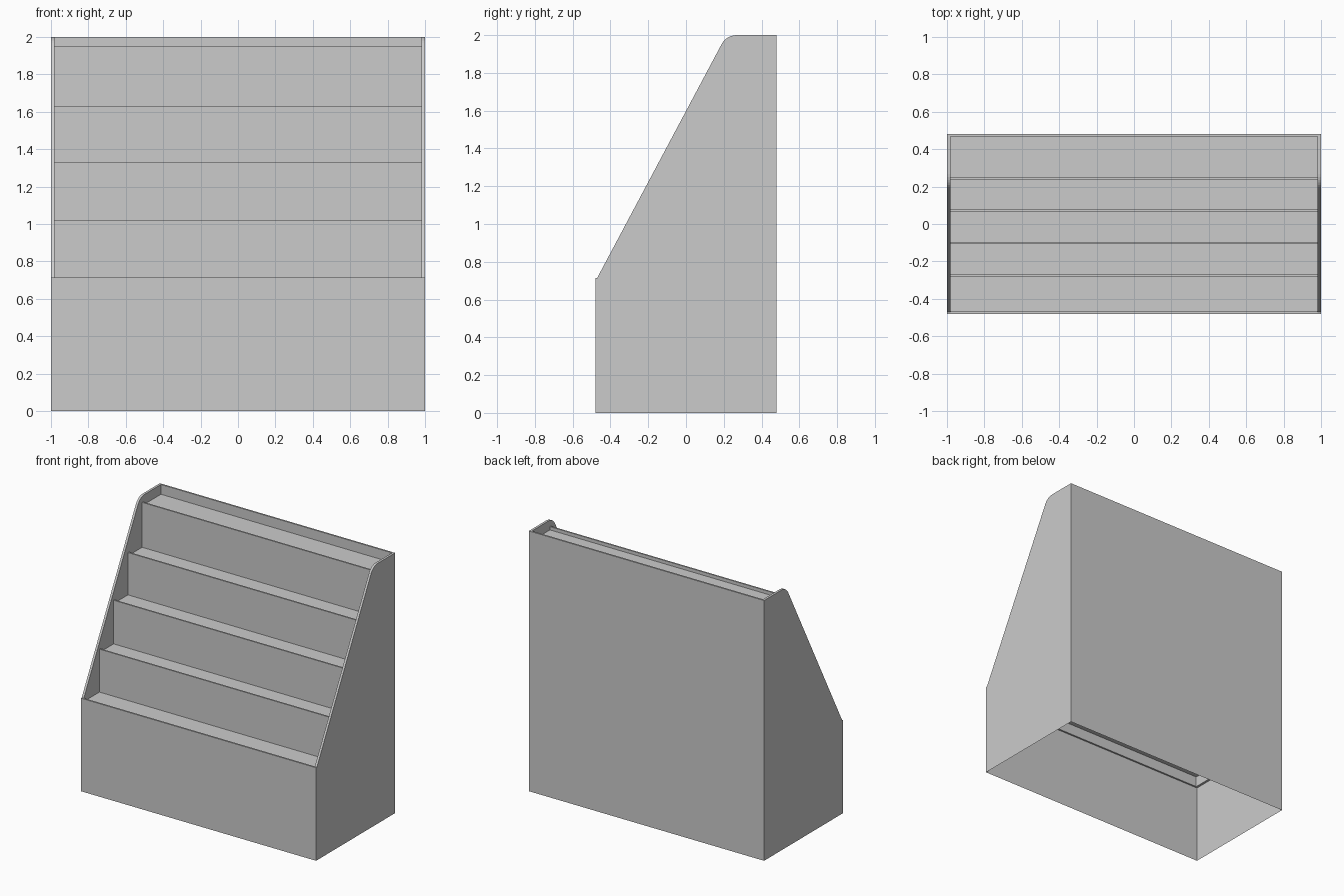
import bpy, bmesh, math

if "Cube" in bpy.data.objects:
    bpy.data.objects.remove(bpy.data.objects["Cube"])

HALF_X, HALF_Y, WALL = 1.0, 0.48, 0.018
SKIN_Z = 0.61          # below this the body is a single open sheet


def finish(name, bm):
    bmesh.ops.recalc_face_normals(bm, faces=bm.faces)
    me = bpy.data.meshes.new(name)
    bm.to_mesh(me)
    bm.free()
    ob = bpy.data.objects.new(name, me)
    bpy.context.collection.objects.link(ob)
    return ob


def extrude_x(name, profile, x0, x1, solid=True):
    """Sweep a (y, z) profile along x, as a capped solid or an open sheet."""
    bm = bmesh.new()
    a = [bm.verts.new((x0, y, z)) for y, z in profile]
    b = [bm.verts.new((x1, y, z)) for y, z in profile]
    n = len(profile)
    for i in range(n if solid else n - 1):
        j = (i + 1) % n
        bm.faces.new((a[i], a[j], b[j], b[i]))
    if solid:
        bm.faces.new(a)
        bm.faces.new(b)
    return finish(name, bm)


def rect(y0, y1, z0, z1):
    return [(y0, z0), (y1, z0), (y1, z1), (y0, z1)]


# lower skirt: thin walls, open at the bottom
bm = bmesh.new()
corners = [(-HALF_X, -HALF_Y), (HALF_X, -HALF_Y), (HALF_X, HALF_Y), (-HALF_X, HALF_Y)]
low = [bm.verts.new((x, y, 0)) for x, y in corners]
high = [bm.verts.new((x, y, SKIN_Z)) for x, y in corners]
for i in range(4):
    j = (i + 1) % 4
    bm.faces.new((low[i], low[j], high[j], high[i]))
finish("lower_skirt", bm)

# side panels: sloped front edge with a rounded upper corner
slope = math.atan2(1.225, 0.67)
radius = 0.09
cy, cz = 0.268, 2.0 - radius
side = [(-HALF_Y, SKIN_Z), (-HALF_Y, 0.715), (-0.47, 0.715)]
for i in range(7):
    t = math.pi / 2 + (slope * (1 - i / 6))
    side.append((cy + radius * math.cos(t), cz + radius * math.sin(t)))
side += [(HALF_Y, 2.0), (HALF_Y, SKIN_Z)]
for label, s in (("left", -1), ("right", 1)):
    extrude_x(f"{label}_side_panel", side, s * HALF_X, s * (HALF_X - WALL))

# front and back panels between the sides
INNER = HALF_X - WALL
extrude_x("front_panel", rect(-HALF_Y, -HALF_Y + 0.013, SKIN_Z, 0.715), -INNER, INNER)
extrude_x("back_panel", rect(HALF_Y - 0.013, HALF_Y, SKIN_Z, 2.0), -INNER, INNER)

# stepped shelves: riser, narrow lip, shallow drop to each tread
LIP, DROP = 0.012, 0.025
steps = [(-0.28, 1.02), (-0.108, 1.33), (0.066, 1.63), (0.238, 1.95)]
stairs = [(-HALF_Y + 0.013, 0.715 - DROP)]
for y, z in steps:
    stairs += [(y, stairs[-1][1]), (y, z), (y + LIP, z), (y + LIP, z - DROP)]
stairs.append((HALF_Y - 0.013, stairs[-1][1]))
extrude_x("stepped_shelves", stairs, -INNER, INNER, solid=False)
